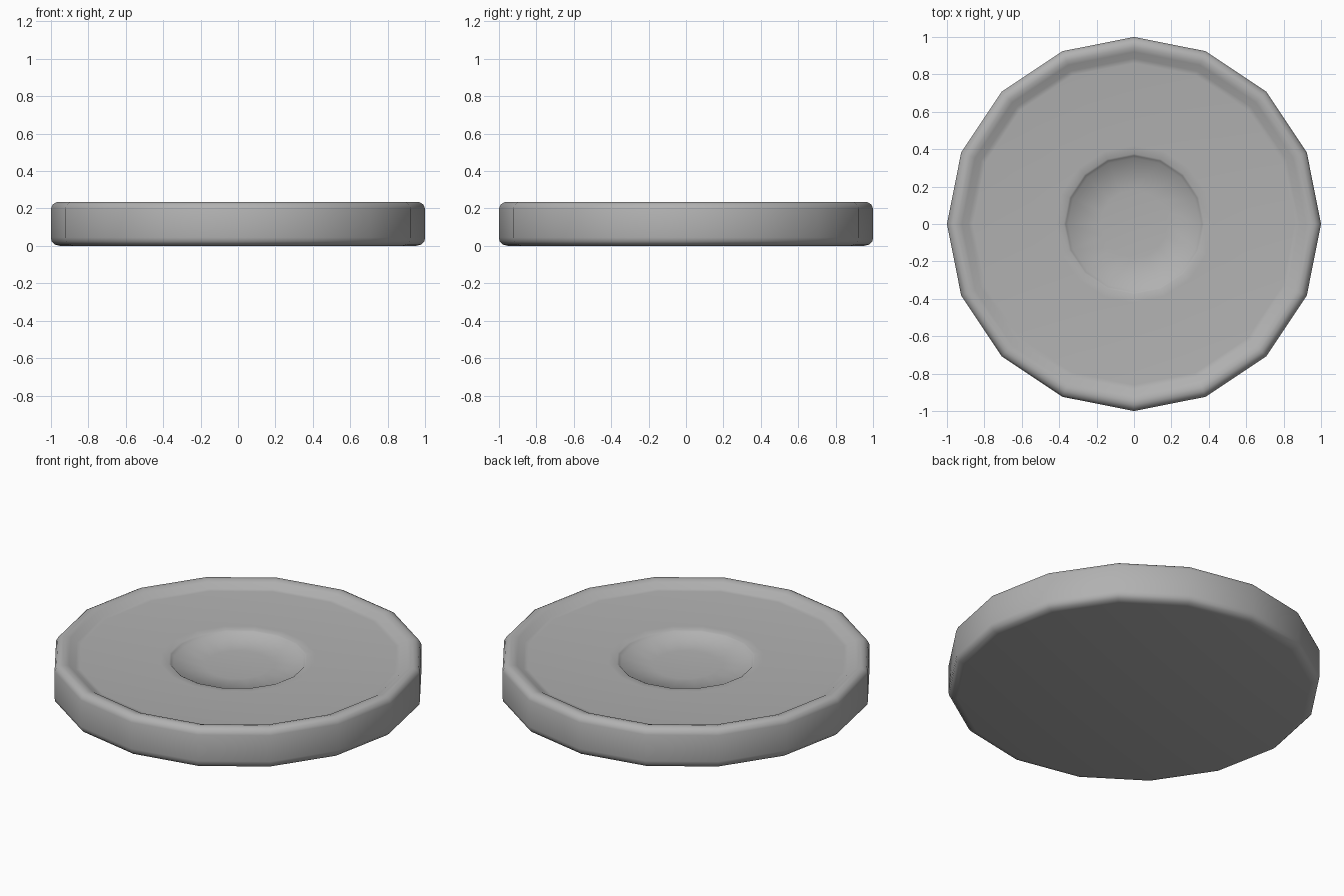
import bpy, bmesh, math

if "Cube" in bpy.data.objects:
    bpy.data.objects.remove(bpy.data.objects["Cube"])

SIDES = 16

# Half cross-section (radius, height), from bottom centre round to dish centre
profile = [
    (0, 0), (0.95, 0), (0.98, 0.007), (0.997, 0.025),
    (1, 0.045), (1, 0.2), (0.99, 0.222), (0.968, 0.235), (0.945, 0.235),
    (0.92, 0.228), (0.885, 0.204), (0.86, 0.201),
    (0.42, 0.195), (0.375, 0.193), (0.365, 0.187), (0.352, 0.172),
    (0.18, 0.16), (0, 0.156),
]


def lathe(name, points, sides):
    bm = bmesh.new()
    rings = []
    for r, z in points:
        n = 1 if r == 0 else sides
        rings.append([bm.verts.new((r * math.cos(math.tau * i / sides),
                                    r * math.sin(math.tau * i / sides), z))
                      for i in range(n)])
    for a, b in zip(rings, rings[1:]):
        for i in range(sides):
            j = (i + 1) % sides
            quad = [a[i % len(a)], a[j % len(a)], b[j % len(b)], b[i % len(b)]]
            bm.faces.new(list(dict.fromkeys(quad)))
    bmesh.ops.recalc_face_normals(bm, faces=bm.faces)
    mesh = bpy.data.meshes.new(name)
    bm.to_mesh(mesh)
    bm.free()
    obj = bpy.data.objects.new(name, mesh)
    bpy.context.collection.objects.link(obj)
    bpy.context.view_layer.objects.active = obj
    obj.select_set(True)
    bpy.ops.object.shade_smooth_by_angle(angle=math.radians(50))
    return obj


# Rimmed disc with a shallow central recess
disc = lathe("rimmed_disc", profile, SIDES)

# Mid grey surface
grey = bpy.data.materials.new("mid_grey")
grey.diffuse_color = (0.44, 0.44, 0.44, 1)
grey.use_nodes = True
grey.node_tree.nodes["Principled BSDF"].inputs["Base Color"].default_value = grey.diffuse_color
disc.data.materials.append(grey)
